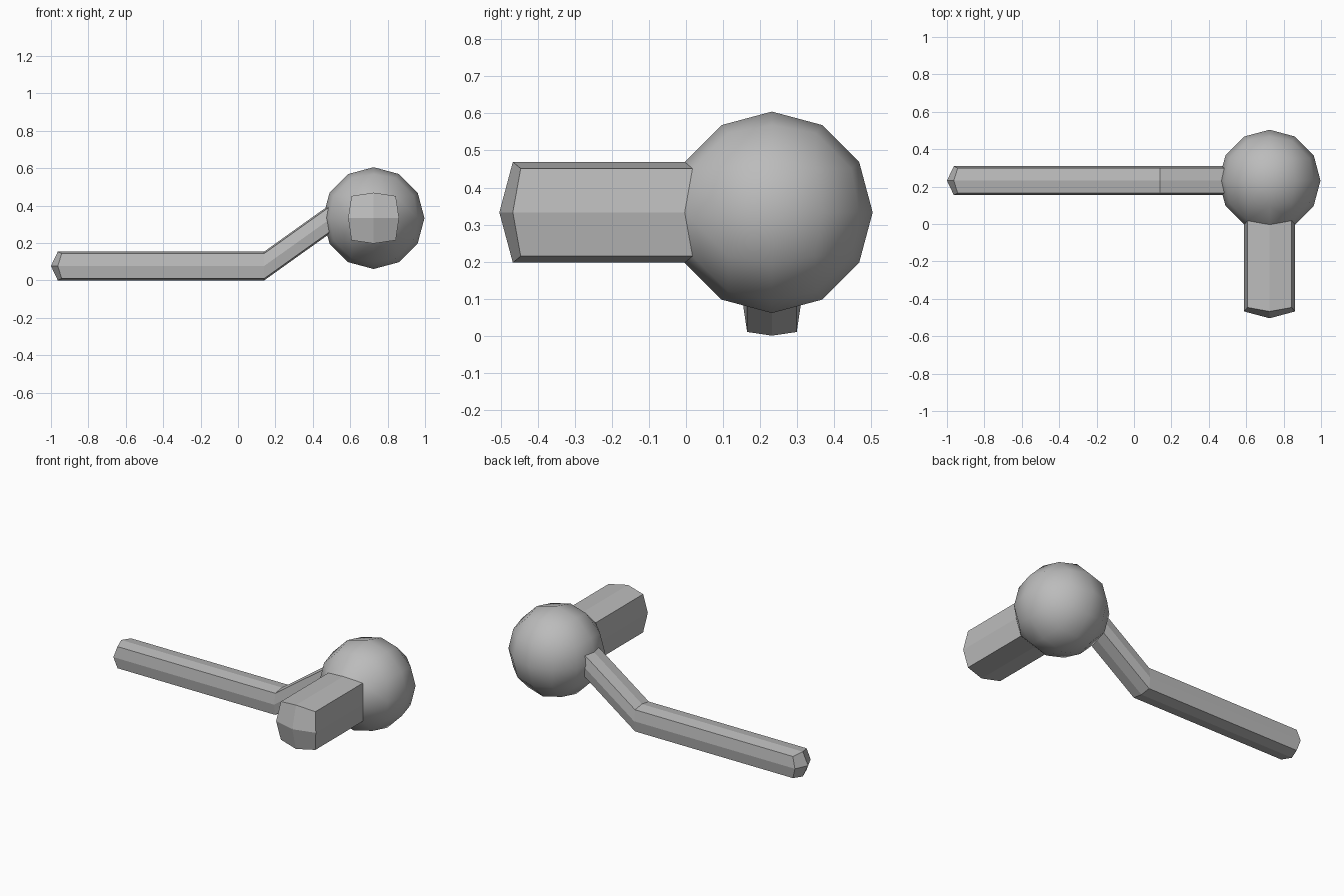
import bpy, bmesh
from itertools import permutations, product
from mathutils import Vector

default = bpy.data.objects.get("Cube")
if default:
    bpy.data.objects.remove(default, do_unlink=True)

grey = bpy.data.materials.new("plain grey")
grey.use_nodes = True
colour = (0.5, 0.5, 0.5, 1)
grey.diffuse_color = colour
grey.node_tree.nodes["Principled BSDF"].inputs["Base Color"].default_value = colour

CENTRE = Vector((0.725, 0.232, 0.333))
R = 0.272
CORNER, DEPTH = 0.435, 0.788     # patch corner: sideways and outward parts
MID, MID_DEPTH = 0.5, 0.866      # patch edge middle


def finish(name, bm):
    bmesh.ops.recalc_face_normals(bm, faces=bm.faces)
    mesh = bpy.data.meshes.new(name)
    bm.to_mesh(mesh)
    bm.free()
    mesh.materials.append(grey)
    obj = bpy.data.objects.new(name, mesh)
    bpy.context.collection.objects.link(obj)
    return obj


def ring(centre, axis, half, bulge):
    """Eight points of a softly bulging square; bulge pulls the corners back."""
    side = Vector((0, 0, 1)).cross(axis)
    up = Vector((0, 0, 1))
    k = CORNER / MID
    points = []
    for u, v in ((1, 0), (k, k), (0, 1), (-k, k), (-1, 0), (-k, -k), (0, -1), (k, -k)):
        back = (1 - DEPTH if u * v else 1 - MID_DEPTH) * R * bulge
        points.append(centre + (side * u + up * v) * half - axis * back)
    return points


def limb(name, axis, sections, tip):
    """Loft the sections and close the outer end with a four-quad cap."""
    bm = bmesh.new()
    rings = [[bm.verts.new(p) for p in ring(c, axis, h, b)] for c, h, b in sections]
    for a, b in zip(rings, rings[1:]):
        for i in range(8):
            j = (i + 1) % 8
            bm.faces.new((a[i], a[j], b[j], b[i]))
    end = rings[-1]
    peak = bm.verts.new(tip)
    for i in range(0, 8, 2):
        bm.faces.new((peak, end[i], end[i + 1], end[(i + 2) % 8]))
    return finish(name, bm)


# Ball: six rounded square patches joined by strips and corner triangles
directions = set()
for base in ((1, 0, 0), (MID_DEPTH, MID, 0), (DEPTH, CORNER, CORNER)):
    for p in permutations(base):
        for s in product((1, -1), repeat=3):
            directions.add(tuple(a * b + 0.0 for a, b in zip(p, s)))
bm = bmesh.new()
for d in sorted(directions):
    bm.verts.new(CENTRE + Vector(d) * R)
bmesh.ops.convex_hull(bm, input=bm.verts)
# Open the ball where the front limb grows out
limit = CENTRE.y - 0.75 * R
front = [f for f in bm.faces if all(v.co.y < limit for v in f.verts)]
bmesh.ops.delete(bm, geom=front, context='FACES')
ball = finish("ball", bm)
for f in ball.data.polygons:
    f.use_smooth = True

# Thick limb pointing forward
forward = Vector((0, -1, 0))
start = CENTRE + forward * R
tip = Vector((CENTRE.x, -0.504, CENTRE.z))
limb("front_limb", forward, [(start, MID * R, 1), (tip, MID * R, 1)], tip)

# Thin arm leaving the ball, bending at the elbow and running to the right
right = Vector((-1, 0, 0))
half = 0.077
root = Vector((0.52, CENTRE.y, 0.348))
elbow = Vector((0.14, CENTRE.y, half))
hand = Vector((-1, CENTRE.y, half))
limb("side_arm", right, [(root, half, 0), (elbow, half, 0), (hand, half, 1)], hand)
